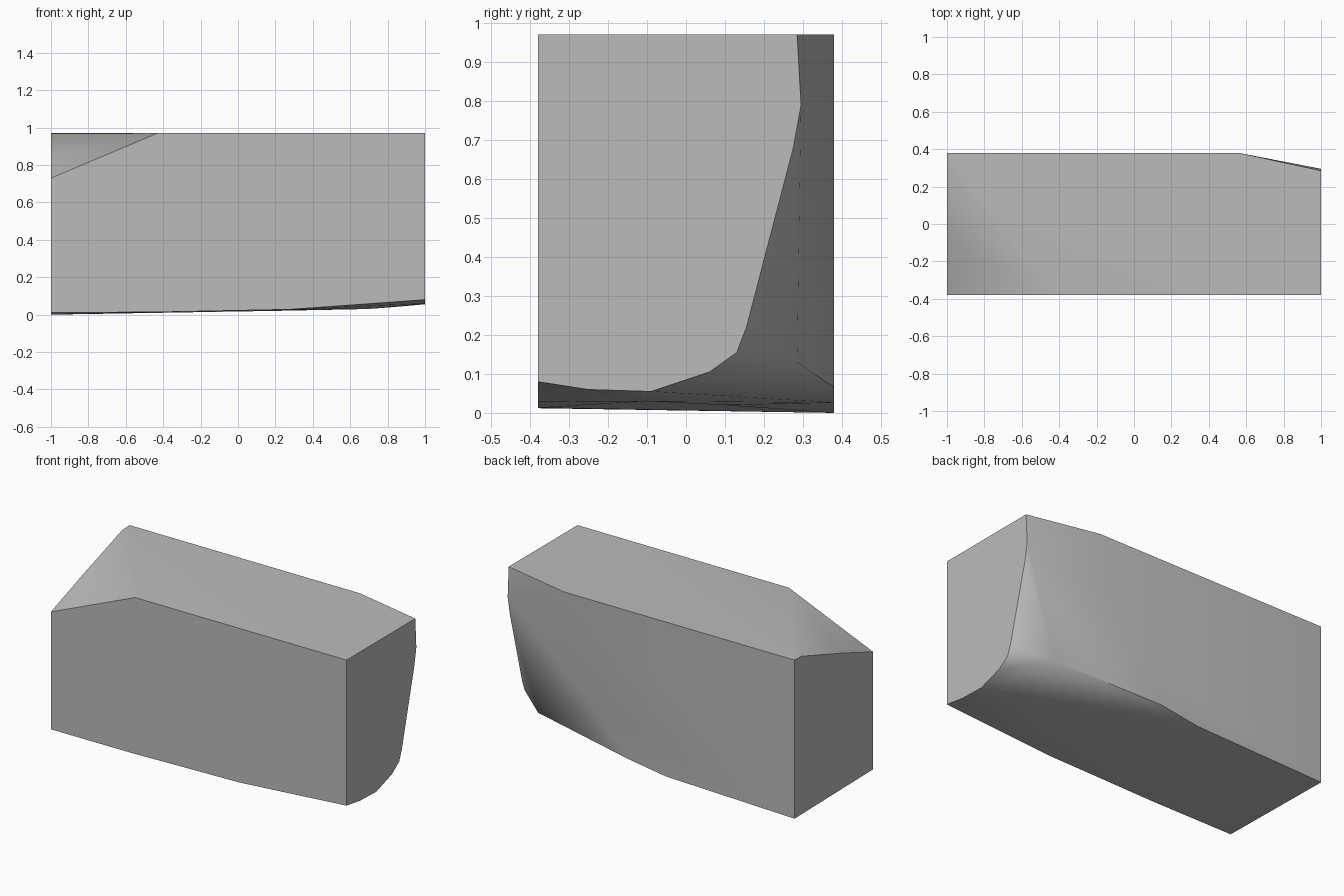
import bpy, bmesh
from math import radians

cube = bpy.data.objects.get("Cube")
if cube:
    bpy.data.objects.remove(cube, do_unlink=True)

FRONT, BACK, TOP = -0.38, 0.38, 0.97

# Outlines of the flat sides, as pairs in the plane of each side
end_outline = [(FRONT, TOP), (0.285, TOP), (0.295, 0.79), (0.275, 0.68), (0.155, 0.22),
               (0.13, 0.155), (0.06, 0.105), (-0.09, 0.055), (-0.25, 0.06), (FRONT, 0.08)]
low_end_outline = [(BACK, TOP), (0.31, 0.967), (-0.08, 0.837), (FRONT, 0.73),
                   (FRONT, 0.012), (BACK, 0.0)]
front_outline = [(-0.43, TOP), (-0.47, 0.013), (0.28, 0.028)]
back_outline = [(0.56, TOP), (0.5, 0.7), (0.35, 0.3), (0.13, 0.065), (-0.13, 0.026)]
# Worn corner and the slight belly underneath
worn_points = [(0.8, 0.285, 0.13), (0.85, -0.1, 0.042), (0.7, -0.1, 0.03), (0.2, 0.1, 0.02)]

points = [(1, y, z) for y, z in end_outline]
points += [(-1, y, z) for y, z in low_end_outline]
points += [(x, FRONT, z) for x, z in front_outline]
points += [(x, BACK, z) for x, z in back_outline]
points += worn_points

# Stone block wrapped around the outlines
bm = bmesh.new()
for p in points:
    bm.verts.new(p)
hull = bmesh.ops.convex_hull(bm, input=bm.verts)
loose = {g for g in hull["geom_interior"] + hull["geom_unused"]
         if isinstance(g, bmesh.types.BMVert)}
bmesh.ops.delete(bm, geom=list(loose), context='VERTS')
bmesh.ops.dissolve_limit(bm, angle_limit=radians(0.5), verts=bm.verts, edges=bm.edges)
bmesh.ops.recalc_face_normals(bm, faces=bm.faces)
mesh = bpy.data.meshes.new("stone_block")
bm.to_mesh(mesh)
bm.free()
block = bpy.data.objects.new("stone_block", mesh)
bpy.context.collection.objects.link(block)

# Plain grey stone
grey = bpy.data.materials.new("stone_grey")
grey.use_nodes = True
colour = (0.5, 0.5, 0.5, 1)
grey.diffuse_color = colour
grey.node_tree.nodes["Principled BSDF"].inputs["Base Color"].default_value = colour
mesh.materials.append(grey)

# Soft worn corners, crisp main edges
bpy.ops.object.select_all(action='DESELECT')
block.select_set(True)
bpy.context.view_layer.objects.active = block
bpy.ops.object.shade_smooth_by_angle(angle=radians(32))
